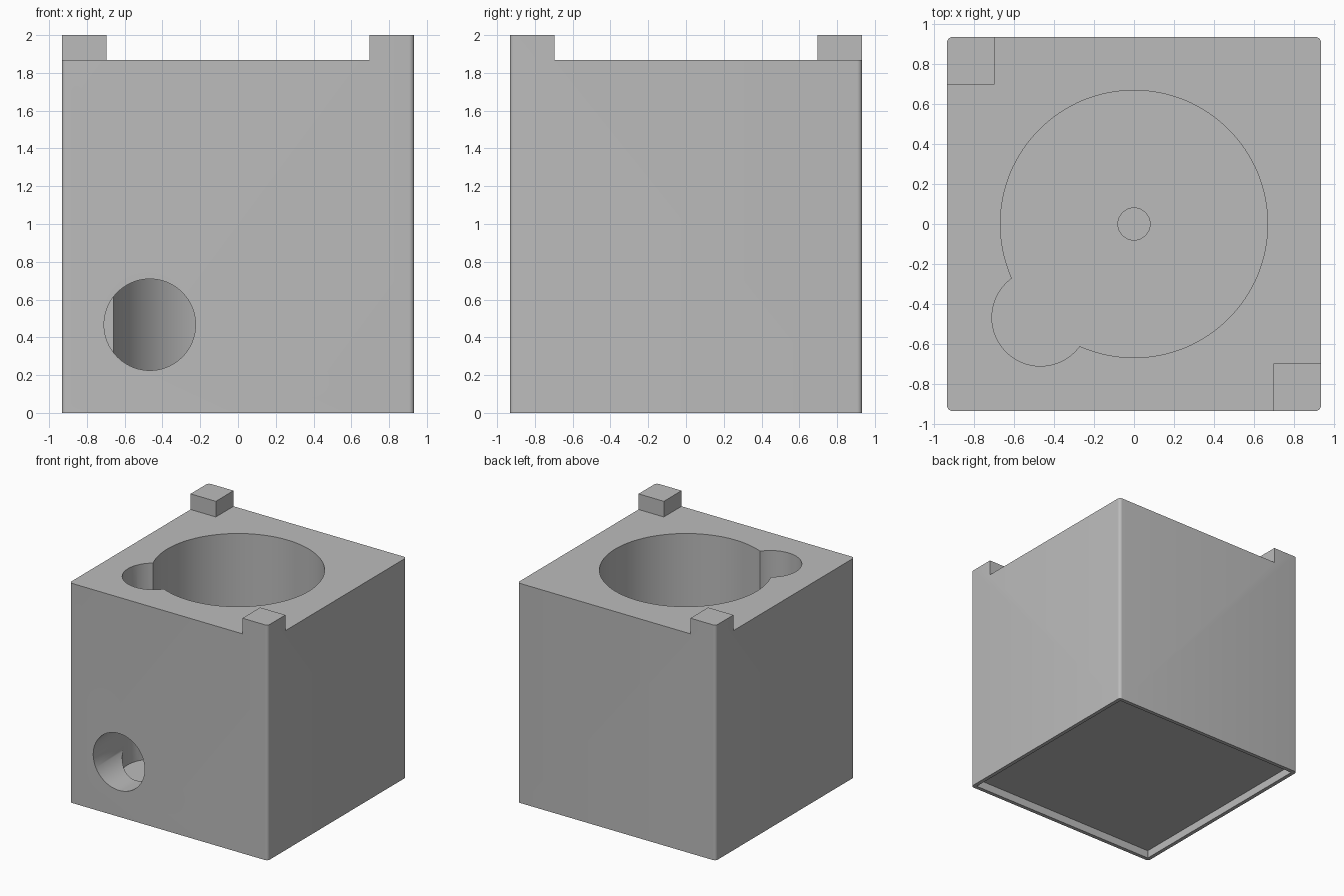
import bpy, bmesh
from math import cos, sin, pi, radians
from mathutils import Matrix

if "Cube" in bpy.data.objects:
    bpy.data.objects.remove(bpy.data.objects["Cube"], do_unlink=True)

HALF = 0.933      # half width of the block
TOP = 1.867       # top face of the block
FLOOR = 0.2       # floor of the bore
PEG = 0.695       # inner side of the corner pegs
QUARTER = 0.467   # offset of the small holes
SMALL = 0.242     # radius of the small holes

grey = bpy.data.materials.new("plain_grey")
grey.use_nodes = True
colour = (0.5, 0.5, 0.5, 1)
grey.diffuse_color = colour
grey.node_tree.nodes["Principled BSDF"].inputs["Base Color"].default_value = colour


def prism(name, outline, low, high, matrix=None):
    """Extrude an outline along z, then optionally place it."""
    bm = bmesh.new()
    face = bm.faces.new([bm.verts.new((x, y, low)) for x, y in outline])
    new = bmesh.ops.extrude_face_region(bm, geom=[face])["geom"]
    verts = [v for v in new if isinstance(v, bmesh.types.BMVert)]
    bmesh.ops.translate(bm, vec=(0, 0, high - low), verts=verts)
    bmesh.ops.recalc_face_normals(bm, faces=bm.faces)
    if matrix:
        bm.transform(matrix)
    mesh = bpy.data.meshes.new(name)
    bm.to_mesh(mesh)
    bm.free()
    mesh.materials.append(grey)
    obj = bpy.data.objects.new(name, mesh)
    bpy.context.collection.objects.link(obj)
    return obj


def circle(cx, cy, r, n=96):
    return [(cx + r * cos(2 * pi * i / n), cy + r * sin(2 * pi * i / n)) for i in range(n)]


def rounded_square(half, r, steps=6):
    pts = []
    for corner, (sx, sy) in enumerate([(1, 1), (-1, 1), (-1, -1), (1, -1)]):
        for i in range(steps + 1):
            a = pi / 2 * (corner + i / steps)
            pts.append((sx * (half - r) + r * cos(a), sy * (half - r) + r * sin(a)))
    return pts


def cut(target, cutter):
    cutter.hide_render = True
    mod = target.modifiers.new("cut", "BOOLEAN")
    mod.operation = "DIFFERENCE"
    mod.solver = "EXACT"
    mod.object = cutter
    bpy.context.view_layer.objects.active = target
    bpy.ops.object.modifier_apply(modifier=mod.name)
    bpy.data.objects.remove(cutter, do_unlink=True)


# Block with rounded upright edges
block = prism("block", rounded_square(HALF, 0.027), 0, 2)

# Lower the top everywhere but at two opposite corner pegs
step = [(-1, -1), (PEG, -1), (PEG, -PEG), (1, -PEG),
        (1, 1), (-PEG, 1), (-PEG, PEG), (-1, PEG)]
cut(block, prism("top_cutter", step, TOP, 2.2))

# Main bore, side pocket and small centre hole
cut(block, prism("bore_cutter", circle(0, 0, 0.667, 128), FLOOR, 2.2))
cut(block, prism("pocket_cutter", circle(-QUARTER, -QUARTER, SMALL), FLOOR, 2.2))
cut(block, prism("centre_cutter", circle(0, 0, 0.08, 48), 0.133, 0.5))

# Round hole in the front, running back into the bore
lay_down = Matrix.Rotation(radians(90), 4, "X")
cut(block, prism("front_cutter", circle(-QUARTER, QUARTER, SMALL), 0.1, 1.2, lay_down))

# Shallow recess underneath
cut(block, prism("base_cutter", rounded_square(0.9, 0.005, 1), -0.2, 0.067))

# Smooth the curved walls, keep the edges sharp
bpy.ops.object.select_all(action="DESELECT")
block.select_set(True)
bpy.context.view_layer.objects.active = block
bpy.ops.object.shade_smooth_by_angle(angle=radians(30))
